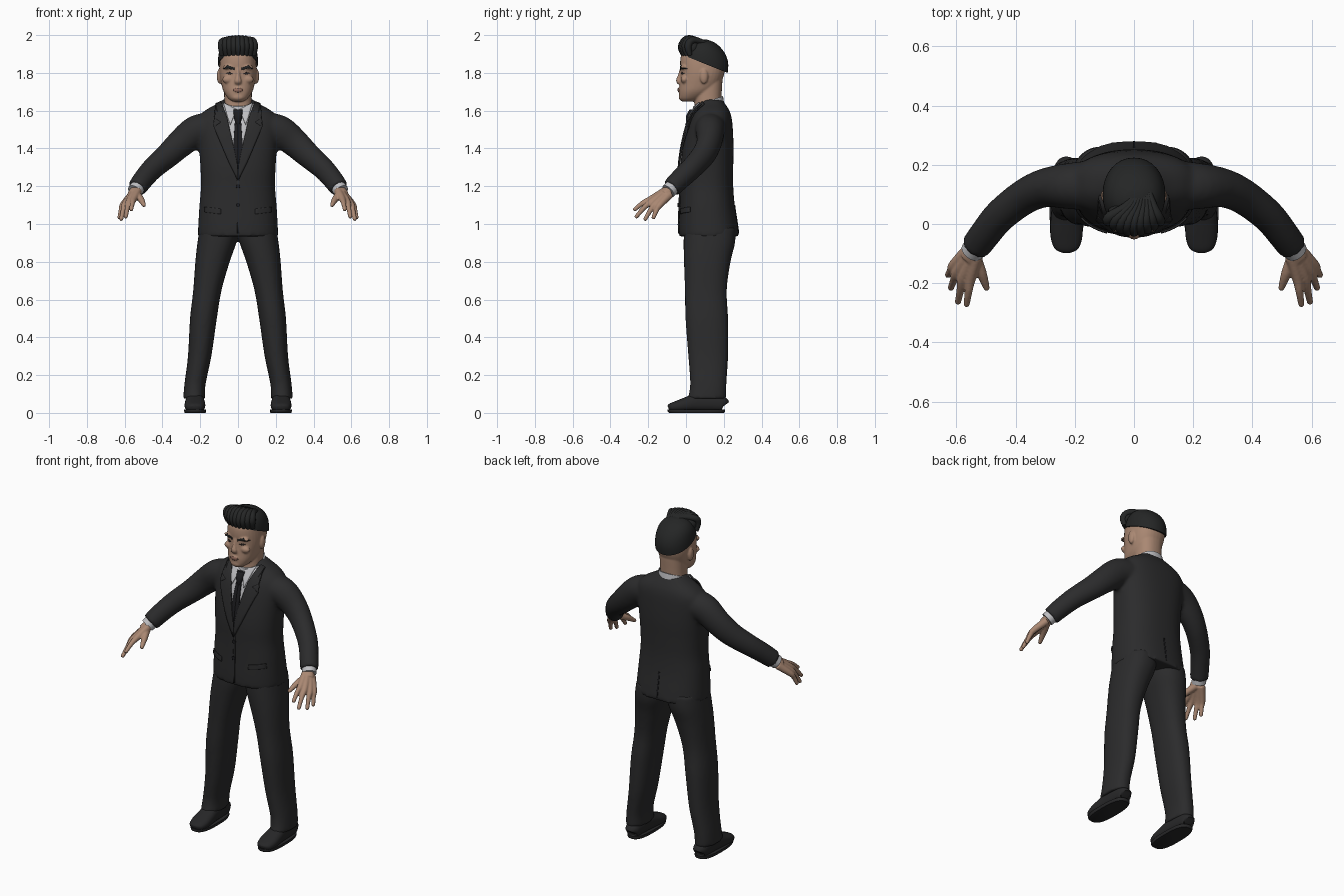
import bpy, bmesh, math
from mathutils import Vector, Matrix
from mathutils.bvhtree import BVHTree

if "Cube" in bpy.data.objects:
    bpy.data.objects.remove(bpy.data.objects["Cube"])


def material(name, r, g, b):
    m = bpy.data.materials.new(name)
    m.use_nodes = True
    m.diffuse_color = (r, g, b, 1)
    node = m.node_tree.nodes["Principled BSDF"]
    node.inputs["Base Color"].default_value = (r, g, b, 1)
    node.inputs["Roughness"].default_value = 0.8
    return m


SUIT = material("charcoal suit", .024, .024, .025)
HAIR = material("black hair", .018, .019, .019)
SHOE = material("black leather", .02, .02, .021)
TIE = material("black tie", .012, .012, .014)
SHIRT = material("pale shirt", .52, .52, .54)
SKIN = material("tan skin", .40, .245, .17)
LIPS = material("dusky lips", .30, .155, .115)
EYES = material("dark eyes", .03, .022, .02)


def refine(rows, k=4):
    """Smoothly interpolate rows of numbers."""
    p = [rows[0]] + list(rows) + [rows[-1]]
    out = []
    for i in range(len(rows) - 1):
        for j in range(k):
            t = j / k
            out.append([.5 * (2*b + (c-a)*t + (2*a - 5*b + 4*c - d)*t*t + (3*b - a - 3*c + d)*t**3)
                        for a, b, c, d in zip(*p[i:i + 4])])
    return out + [list(rows[-1])]


def oval(n, e):
    """Unit superellipse points."""
    pts = []
    for i in range(n):
        c, s = math.cos(math.tau * i / n), math.sin(math.tau * i / n)
        pts.append((math.copysign(abs(c) ** (2 / e), c), math.copysign(abs(s) ** (2 / e), s)))
    return pts


def bridge(bm, rings):
    vs = [[bm.verts.new(p) for p in ring] for ring in rings]
    n = len(vs[0])
    for a, b in zip(vs, vs[1:]):
        for i in range(n):
            bm.faces.new((a[i], a[(i + 1) % n], b[(i + 1) % n], b[i]))
    bm.faces.new(vs[0])
    bm.faces.new(vs[-1])


def stack(bm, rows, s=1, n=32, e=2.3, shear=0):
    """Horizontal sections: z, centre x, half width, front y, back y."""
    rings = []
    for z, cx, rx, yf, yb in refine(rows):
        mid, ry = (yf + yb) / 2, (yb - yf) / 2
        rings.append([(s * cx + rx*u, mid + ry*v, z + shear*ry*v) for u, v in oval(n, e)])
    bridge(bm, rings)


def tube(bm, rows, ref, s=1, n=16, e=2):
    """Swept sections: x, y, z, side radius, radius along ref."""
    rows = refine(rows)
    pts = [Vector((s * r[0], r[1], r[2])) for r in rows]
    rings = []
    for i, p in enumerate(pts):
        t = (pts[min(i + 1, len(pts) - 1)] - pts[max(i - 1, 0)]).normalized()
        v = (ref - t * ref.dot(t)).normalized()
        u = t.cross(v)
        a, b = rows[i][3:]
        rings.append([p + u*a*x + v*b*y for x, y in oval(n, e)])
    bridge(bm, rings)


def ball(bm, centre, radii):
    m = Matrix.Translation(centre) @ Matrix.Diagonal((*radii, 1))
    bmesh.ops.create_uvsphere(bm, u_segments=20, v_segments=12, radius=1, matrix=m)


def finish(name, bm, mat, voxel=0, smooth=4):
    bmesh.ops.recalc_face_normals(bm, faces=bm.faces)
    me = bpy.data.meshes.new(name)
    bm.to_mesh(me)
    bm.free()
    me.materials.append(mat)
    ob = bpy.data.objects.new(name, me)
    bpy.context.collection.objects.link(ob)
    bpy.ops.object.select_all(action='DESELECT')
    ob.select_set(True)
    bpy.context.view_layer.objects.active = ob
    bpy.ops.object.shade_smooth_by_angle(angle=math.radians(45))
    if voxel:
        r = ob.modifiers.new("fuse", 'REMESH')
        r.mode, r.voxel_size, r.use_smooth_shade = 'VOXEL', voxel, True
        f = ob.modifiers.new("soften", 'SMOOTH')
        f.factor, f.iterations = .5, smooth
    return ob


def surface(ob):
    bpy.context.view_layer.update()
    return BVHTree.FromObject(ob, bpy.context.evaluated_depsgraph_get())


def plate(name, tree, outline, mat, lift, thick=.006, sides=(1, -1), way=1):
    """Thin piece with an (x, z) outline, laid on a surface."""
    bm = bmesh.new()
    for s in sides:
        bm.faces.new([bm.verts.new((s * x, 0, z)) for x, z in outline])
    bmesh.ops.triangulate(bm, faces=bm.faces)
    bmesh.ops.subdivide_edges(bm, edges=bm.edges, cuts=5, use_grid_fill=True)
    for v in bm.verts:
        hit, nor, _, _ = tree.ray_cast(Vector((v.co.x, -way, v.co.z)), Vector((0, way, 0)))
        if hit is None:
            hit, nor, _, _ = tree.find_nearest(Vector((v.co.x, .1, v.co.z)))
        v.co = hit + nor * lift
    ob = finish(name, bm, mat)
    m = ob.modifiers.new("thickness", 'SOLIDIFY')
    m.thickness, m.offset = thick, 0


X, Z = Vector((1, 0, 0)), Vector((0, 0, 1))

# Jacket: torso and both sleeves fused
bm = bmesh.new()
stack(bm, [(.935, 0, .213, -.038, .282), (1, 0, .21, -.038, .273), (1.1, 0, .204, -.034, .258),
           (1.2, 0, .196, -.031, .25), (1.3, 0, .199, -.03, .25), (1.4, 0, .206, -.018, .252),
           (1.5, 0, .215, .004, .248), (1.56, 0, .21, .025, .242), (1.6, 0, .175, .048, .23),
           (1.635, 0, .115, .068, .208), (1.66, 0, .078, .085, .19)], n=48, e=2.4)
for s in (1, -1):
    tube(bm, [(.14, .13, 1.51, .085, .08), (.22, .128, 1.492, .078, .084), (.3, .122, 1.43, .066, .076),
              (.37, .092, 1.365, .06, .068), (.45, .03, 1.295, .056, .06), (.5, -.03, 1.238, .053, .056),
              (.535, -.078, 1.19, .051, .052)], Z, s, 24)
jacket = finish("jacket", bm, SUIT, .011, 4)
cloth = surface(jacket)

# Shirt, tie and lapels
plate("shirt_front", cloth, [(0, 1.3), (.035, 1.45), (.06, 1.56), (.09, 1.635), (0, 1.62)], SHIRT, .003)
bm = bmesh.new()
stack(bm, [(1.6, 0, .087, .03, .203), (1.65, 0, .08, .038, .196)], shear=.35)
finish("shirt_collar", bm, SHIRT)
plate("collar_points", cloth, [(.008, 1.6), (.075, 1.635), (.055, 1.56), (.04, 1.52)], SHIRT, .013)
plate("tie_blade", cloth, [(0, 1.56), (.015, 1.56), (.028, 1.36), (0, 1.29)], TIE, .008)
bm = bmesh.new()
stack(bm, [(1.53, 0, .014, 0, .04), (1.57, 0, .023, .0, .05), (1.605, 0, .026, .018, .06)], n=16)
finish("tie_knot", bm, TIE)
plate("lapels", cloth, [(.088, 1.64), (.057, 1.56), (.032, 1.45), (.002, 1.31), (.002, 1.23), (.05, 1.33),
                        (.125, 1.51), (.088, 1.535), (.12, 1.555), (.113, 1.628)], SUIT, .01, .009)

# Jacket fastenings, pockets and vent
plate("pocket_flaps", cloth, [(.09, 1.08), (.175, 1.09), (.177, 1.063), (.09, 1.052)], SUIT, .003)
plate("front_edge", cloth, [(-.006, 1.24), (.006, 1.24), (.006, .95), (-.004, .95)], SUIT, .003, sides=(1,))
plate("back_vent", cloth, [(-.004, 1.1), (.004, 1.1), (.004, .95), (-.004, .95)], TIE, .001, .003, (1,), -1)
for z in (1.2, 1.1):
    plate("button", cloth, [(.011 * x, z + .011 * y) for x, y in oval(12, 2)], TIE, .008, sides=(1,))

# Trousers
bm = bmesh.new()
for s in (1, -1):
    stack(bm, [(.075, .232, .058, .008, .212), (.15, .228, .056, .022, .214), (.3, .203, .062, .012, .223),
               (.5, .183, .071, -.003, .223), (.65, .162, .075, -.006, .216), (.8, .135, .091, -.011, .236),
               (.9, .112, .103, -.013, .26), (.98, .1, .103, -.01, .262)], s)
finish("trousers", bm, SUIT, .011, 4)

# Shoes and soles
for s, side in ((1, "left"), (-1, "right")):
    bm = bmesh.new()
    tube(bm, [(.228, -.093, .025, .02, .014), (.228, -.08, .029, .042, .022), (.228, -.04, .036, .054, .031),
              (.228, .01, .046, .054, .04), (.228, .06, .055, .05, .049), (.228, .14, .056, .046, .05),
              (.228, .195, .046, .04, .04), (.228, .205, .04, .025, .025)], Z, s, 24, 2.4)
    finish(side + "_shoe", bm, SHOE)
    bm = bmesh.new()
    stack(bm, [(0, .227, .055, -.09, .202), (.008, .227, .058, -.097, .206), (.018, .227, .058, -.097, .206)], s, e=2.7)
    finish(side + "_shoe_sole", bm, SHOE)

# Shirt cuffs and hands
for s, side in ((1, "left"), (-1, "right")):
    bm = bmesh.new()
    tube(bm, [(.525, -.064, 1.203, .041, .041), (.547, -.094, 1.173, .04, .04)], Z, s)
    finish(side + "_shirt_cuff", bm, SHIRT)
    bm = bmesh.new()
    tube(bm, [(.515, -.05, 1.21, .032, .03), (.555, -.12, 1.158, .034, .024)], Z, s)
    wrist, middle = Vector((.545, -.1, 1.165)), Vector((.582, -.166, 1.116))
    fingers = [((.552, -.185, 1.132), (.565, -.27, 1.078)), ((.577, -.18, 1.12), (.594, -.262, 1.04)),
               ((.597, -.16, 1.108), (.618, -.215, 1.027)), ((.608, -.138, 1.102), (.628, -.172, 1.035))]
    for k, t in fingers:
        k, t = Vector(k), Vector(t)
        base = wrist + (k - middle) * .5
        bend = k.lerp(t, .5) + Z * .007
        tube(bm, [(*base, .024, .022), (*k, .018, .018), (*bend, .0135, .0135), (*t, .011, .011)], X, s, 12)
        ball(bm, (s * t.x, t.y, t.z), (.011,) * 3)
    tube(bm, [(.54, -.105, 1.16, .022, .022), (.515, -.165, 1.132, .018, .018),
              (.498, -.215, 1.1, .011, .011)], X, s, 12)
    ball(bm, (s * .498, -.215, 1.1), (.011,) * 3)
    finish(side + "_hand", bm, SKIN, .0045, 3)

# Head, neck, nose and ears
bm = bmesh.new()
stack(bm, [(1.648, 0, .028, -.02, .04), (1.665, 0, .052, -.034, .08), (1.7, 0, .076, -.037, .14),
           (1.74, 0, .088, -.034, .18), (1.8, 0, .098, -.029, .204), (1.86, 0, .096, -.031, .21),
           (1.9, 0, .087, -.022, .195), (1.94, 0, .06, .02, .16)])
stack(bm, [(1.57, 0, .078, .04, .19), (1.65, 0, .073, .045, .187), (1.76, 0, .075, .05, .193)])
tube(bm, [(0, -.024, 1.825, .008, .009), (0, -.034, 1.785, .01, .011), (0, -.04, 1.757, .013, .019),
          (0, -.03, 1.742, .008, .016)], X)
ball(bm, (0, -.02, 1.672), (.035, .019, .02))
ball(bm, (0, -.028, 1.71), (.028, .016, .016))
for s in (1, -1):
    ball(bm, (s * .099, .095, 1.782), (.013, .022, .04))
    ball(bm, (s * .045, -.014, 1.83), (.036, .016, .012))
    ball(bm, (s * .05, -.008, 1.765), (.033, .02, .022))
face = surface(finish("head", bm, SKIN, .005, 4))

# Painted face details
plate("eyebrows", face, [(.018, 1.827), (.055, 1.839), (.078, 1.822), (.055, 1.826), (.018, 1.814)], HAIR, .001, .004)
plate("eyes", face, [(.026, 1.796), (.044, 1.804), (.062, 1.798), (.044, 1.791)], EYES, .0005, .003)
plate("lips", face, [(0, 1.717), (.011, 1.72), (.028, 1.709), (.012, 1.699), (0, 1.698)], LIPS, .0005, .003)

# Hair cap, cut along a sloping hairline
bm = bmesh.new()
stack(bm, [(1.77, 0, .103, -.02, .216), (1.84, 0, .106, -.025, .224), (1.89, 0, .104, -.02, .213),
           (1.93, 0, .094, 0, .187), (1.96, 0, .07, .03, .152), (1.977, 0, .03, .06, .11)], e=2.1)
bmesh.ops.bisect_plane(bm, geom=bm.verts[:] + bm.edges[:] + bm.faces[:], plane_co=(0, -.03, 1.9),
                       plane_no=(0, .4, 1), clear_inner=True)
bmesh.ops.holes_fill(bm, edges=bm.edges)
finish("hair_cap", bm, HAIR)

# Swept-back quiff made of fanned locks
bm = bmesh.new()
ball(bm, (0, .032, 1.932), (.09, .058, .054))
for i in range(-4, 5):
    u = i / 4
    q = u * u
    tube(bm, [(.084*u, -.014 + .035*q, 1.893, .012, .013), (.088*u, -.024 + .035*q, 1.94, .019, .018),
              (.08*u, .006 + .02*q, 1.981 - .012*q, .018, .018), (.02 + .045*u, .06, 1.972, .016, .015),
              (.03 + .02*u, .115, 1.955, .008, .008)], X, n=12)
finish("quiff", bm, HAIR)
